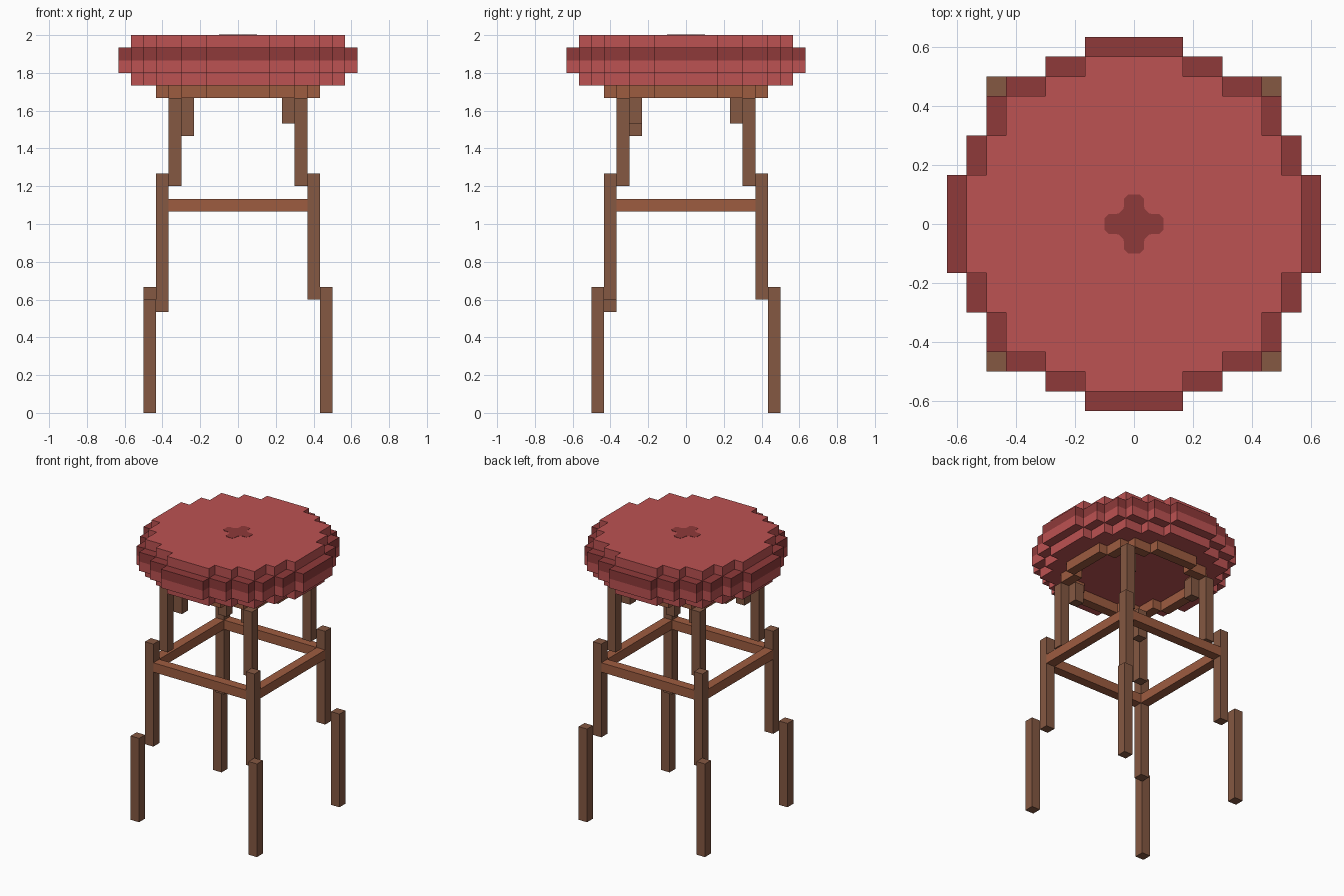
import bpy
import bmesh
from math import radians
from mathutils import Vector

U = 2 / 30  # side of one building block

cube = bpy.data.objects.get("Cube")
if cube:
    bpy.data.objects.remove(cube)


def material(name, rgb):
    linear = [((c / 255 + 0.055) / 1.055) ** 2.4 for c in rgb] + [1]
    mat = bpy.data.materials.new(name)
    mat.use_nodes = True
    mat.diffuse_color = linear
    bsdf = next(n for n in mat.node_tree.nodes if n.type == "BSDF_PRINCIPLED")
    bsdf.inputs["Base Color"].default_value = linear
    return mat


LIGHT_RED = material("light red fabric", (188, 82, 82))
DARK_RED = material("dark red fabric", (143, 58, 58))
LEG_WOOD = material("dull brown wood", (133, 88, 66))
RAIL_WOOD = material("warm brown wood", (158, 92, 64))


def finish(name, bm, mat):
    mesh = bpy.data.meshes.new(name)
    bm.to_mesh(mesh)
    bm.free()
    mesh.materials.append(mat)
    obj = bpy.data.objects.new(name, mesh)
    bpy.context.collection.objects.link(obj)
    return obj


def add_box(bm, low, high):
    """Add a box between two corners given in blocks."""
    low, high = Vector(low) * U, Vector(high) * U
    verts = bmesh.ops.create_cube(bm, size=1)["verts"]
    bmesh.ops.scale(bm, vec=high - low, verts=verts)
    bmesh.ops.translate(bm, vec=(low + high) / 2, verts=verts)


def disc(limit):
    """Block cells of a stepped disc with the given squared radius."""
    span = range(-10, 11)
    return {(x, y) for x in span for y in span if x * x + y * y <= limit}


def neighbours(x, y):
    return [(x + 1, y), (x, y + 1), (x - 1, y), (x, y - 1)]


def slab(name, cells, z0, z1, mat):
    """Outer skin of a flat layer of block cells."""
    bm = bmesh.new()

    def quad(points):
        bm.faces.new([bm.verts.new(Vector(p) * U) for p in points])

    for x, y in cells:
        a, b, c, d = [(x + i / 2, y + j / 2)
                      for i, j in ((1, -1), (1, 1), (-1, 1), (-1, -1))]
        quad([(*p, z1) for p in (a, b, c, d)])
        quad([(*p, z0) for p in (d, c, b, a)])
        for side, (p, q) in zip(neighbours(x, y), ((a, b), (b, c), (c, d), (d, a))):
            if side not in cells:
                quad([(*p, z0), (*q, z0), (*q, z1), (*p, z1)])
    bmesh.ops.remove_doubles(bm, verts=bm.verts[:], dist=U / 100)
    bmesh.ops.dissolve_limit(bm, angle_limit=radians(1),
                             verts=bm.verts[:], edges=bm.edges[:])
    return finish(name, bm, mat)


# Cushion layers
small, large = disc(72), disc(86)
slab("cushion_base", small, 26, 27, LIGHT_RED)
slab("cushion_rim", large, 27, 28, LIGHT_RED)
slab("cushion_piping", large, 28, 29, DARK_RED)
slab("cushion_top", small, 29, 30, LIGHT_RED)

# Tufted cross in the middle of the cushion, one arm outline turned four times
bm = bmesh.new()
arm = [(0.75, -0.55), (0.95, -0.5), (1.3, -0.5), (1.5, -0.3),
       (1.5, 0.3), (1.3, 0.5), (0.95, 0.5), (0.75, 0.55)]
outline = []
for turn in range(4):
    outline += arm
    arm = [(-y, x) for x, y in arm]
top = bm.faces.new([bm.verts.new((x * U, y * U, 2.002)) for x, y in outline])
walls = bmesh.ops.extrude_face_region(bm, geom=[top])["geom"]
bmesh.ops.translate(bm, vec=(0, 0, -0.004),
                    verts=[v for v in walls if isinstance(v, bmesh.types.BMVert)])
bmesh.ops.recalc_face_normals(bm, faces=bm.faces[:])
finish("cushion_button", bm, DARK_RED)

# Hollow ring under the cushion
plate = disc(42)
ring = {c for c in plate if not all(n in plate for n in neighbours(*c))}
slab("apron_ring", ring, 25, 26, RAIL_WOOD)

# Stepped legs; the front right one has its lower joints one block lower
for sx, side in ((1, "left"), (-1, "right")):
    for sy, end in ((1, "back"), (-1, "front")):
        drop = 1 if sx < 0 and sy < 0 else 0
        bm = bmesh.new()
        for cell, z0, z1 in ((7, 0, 10 - drop), (6, 9 - drop, 19),
                             (5, 18, 25), (4, 23 - drop, 25)):
            x, y = sx * cell, sy * cell
            add_box(bm, (x - 0.5, y - 0.5, z0), (x + 0.5, y + 0.5, z1))
        finish(f"{end}_{side}_leg", bm, LEG_WOOD)

# Rails between the legs
for s, end, side in ((1, "back", "left"), (-1, "front", "right")):
    bm = bmesh.new()
    add_box(bm, (-5.5, s * 6 - 0.5, 16), (5.5, s * 6 + 0.5, 17))
    finish(f"{end}_rail", bm, RAIL_WOOD)
    bm = bmesh.new()
    add_box(bm, (s * 6 - 0.5, -5.5, 16), (s * 6 + 0.5, 5.5, 17))
    finish(f"{side}_rail", bm, RAIL_WOOD)
